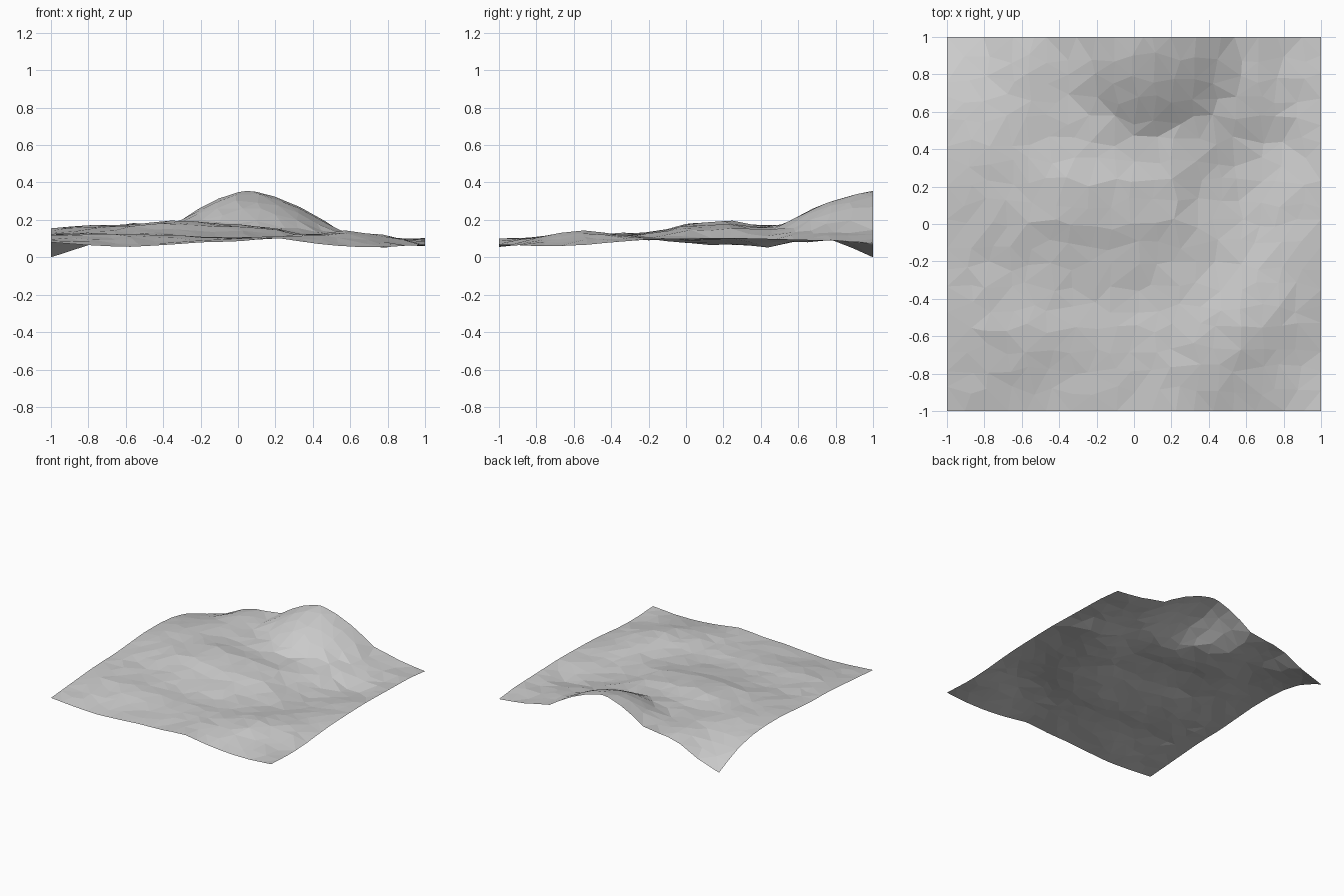
import bpy, random
from mathutils import Vector
from mathutils.geometry import delaunay_2d_cdt

if "Cube" in bpy.data.objects:
    bpy.data.objects.remove(bpy.data.objects["Cube"])

random.seed(4)

# Ground heights in hundredths: rows run back to front, columns left to right
SURVEY = [
    (0, 6.5, 16.5, 18, 16.5, 16.5, 16, 15, 13.5, 9, 7),
    (9, 12, 18, 17.5, 16.5, 16.5, 16, 15, 13, 9, 9),
    (14, 16, 18, 17, 16.5, 16.5, 15.5, 14.5, 11.5, 7.5, 9.5),
    (15.5, 17, 17, 17, 16, 15.5, 14.5, 12, 6, 5, 10),
    (15.5, 16.5, 17, 20.5, 19, 17.5, 15.5, 8, 6.5, 8, 10.5),
    (14, 15, 16, 17.5, 17, 16.5, 14.5, 10, 7, 9.5, 10),
    (12.5, 13, 13, 13, 13, 12.5, 11, 9.5, 10, 10, 9.5),
    (12.5, 12.5, 12, 11.5, 10.5, 9.5, 9.5, 11, 13, 12, 8),
    (11, 12, 13, 12, 11.5, 11, 11, 13, 14.5, 10, 6),
    (9.5, 9, 8.5, 9, 9.5, 10, 11, 11, 10, 7, 6),
    (8, 6.5, 5.5, 6.5, 8, 8.5, 10.5, 7.5, 5.5, 5.5, 7),
]


def ground(x, y):
    u, v = (x + 1) * 5, (1 - y) * 5
    i, j = min(int(u), 9), min(int(v), 9)
    u, v = u - i, v - j
    top = SURVEY[j][i] * (1 - u) + SURVEY[j][i + 1] * u
    low = SURVEY[j + 1][i] * (1 - u) + SURVEY[j + 1][i + 1] * u
    return (top * (1 - v) + low * v) / 100


def hill(x, y):
    dx = (x - 0.05) / (0.4 if x < 0.05 else 0.46)
    r = (dx * dx + ((y - 1) / 0.5) ** 2) ** 0.5
    return 0.165 + 0.19 * (1 - r ** 1.6)


# Irregular points: jittered inside, kept on the square border
N = 18
points = []
for j in range(N + 1):
    for i in range(N + 1):
        x, y = -1 + 2 * i / N, -1 + 2 * j / N
        if 0 < i < N:
            x += random.uniform(-0.03, 0.03)
        if 0 < j < N:
            y += random.uniform(-0.03, 0.03)
        points.append(Vector((x, y)))
points.append(Vector((0.05, 1)))

# Triangulated low-poly terrain sheet
flat, _, faces, *_ = delaunay_2d_cdt(points, [], [], 0, 1e-5)
verts = []
for p in flat:
    inside = max(abs(p.x), abs(p.y)) < 0.97
    bump = random.uniform(-0.005, 0.005) if inside else 0
    verts.append((p.x, p.y, max(ground(p.x, p.y) + bump, hill(p.x, p.y))))

# Orient every face upward
tris = []
for f in faces:
    a, b, c = (flat[k] for k in f[:3])
    up = (b - a).cross(c - a) > 0
    tris.append(list(f) if up else list(reversed(f)))

mesh = bpy.data.meshes.new("terrain")
mesh.from_pydata(verts, [], tris)
mesh.update()
terrain = bpy.data.objects.new("terrain", mesh)
bpy.context.collection.objects.link(terrain)

# Plain pale grey
grey = bpy.data.materials.new("pale grey")
grey.diffuse_color = (0.6, 0.6, 0.6, 1)
grey.use_nodes = True
grey.node_tree.nodes["Principled BSDF"].inputs["Base Color"].default_value = grey.diffuse_color
mesh.materials.append(grey)
